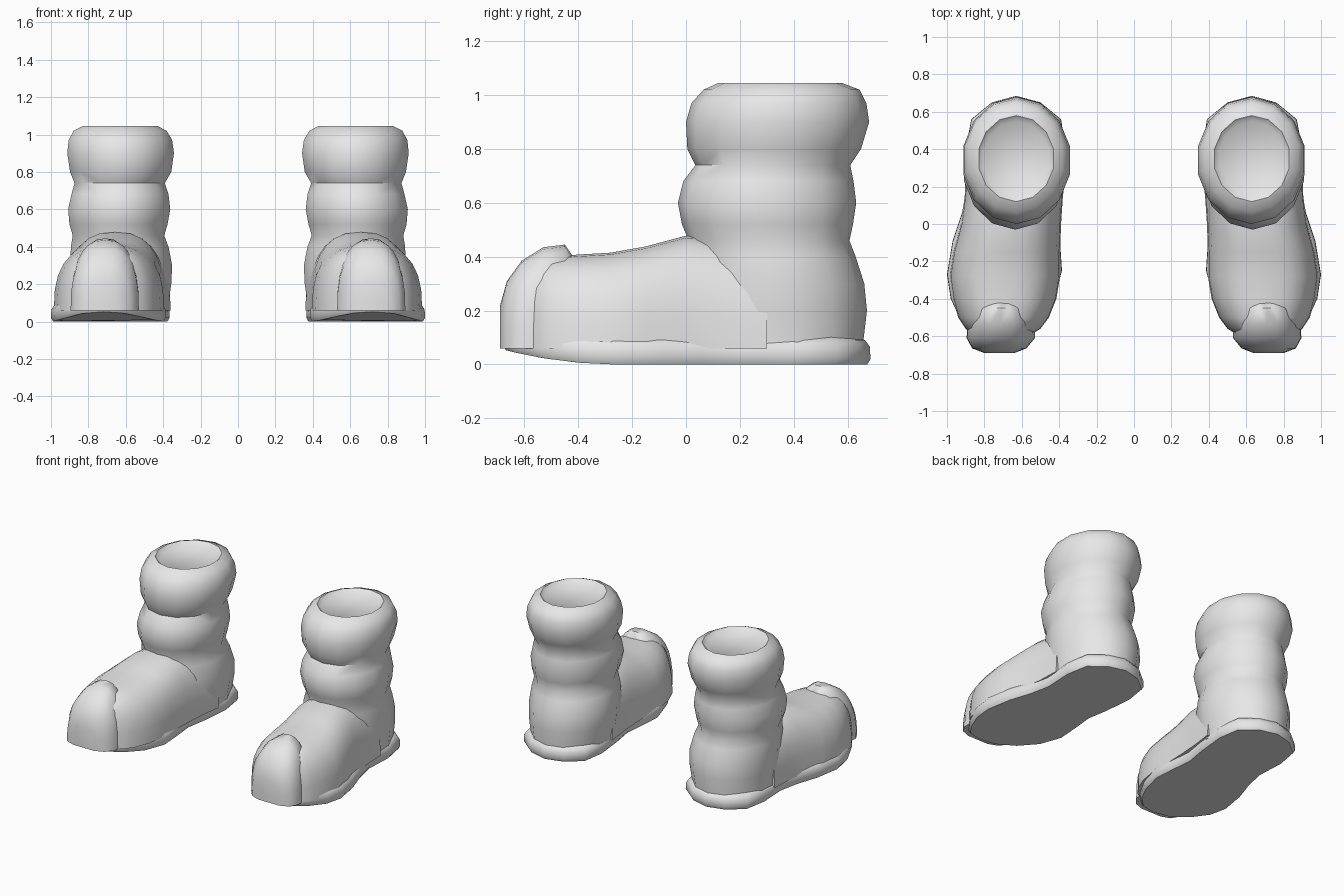
import bpy, bmesh, math
from mathutils import Vector

cube = bpy.data.objects.get("Cube")
if cube:
    bpy.data.objects.remove(cube, do_unlink=True)

grey = bpy.data.materials.new("plain_grey")
grey.use_nodes = True
grey.diffuse_color = (0.8, 0.8, 0.8, 1)
grey.node_tree.nodes["Principled BSDF"].inputs["Base Color"].default_value = (0.8, 0.8, 0.8, 1)


def loft(name, rings, side, sharp=50):
    """Skin a list of equal-length rings, cap both ends; side=-1 mirrors in x."""
    bm = bmesh.new()
    rows = [[bm.verts.new((side * x, y, z)) for x, y, z in ring] for ring in rings]
    for a, b in zip(rows, rows[1:]):
        n = len(a)
        for i in range(n):
            j = (i + 1) % n
            bm.faces.new((a[i], a[j], b[j], b[i]))
    bm.faces.new(rows[0])
    bm.faces.new(rows[-1])
    bmesh.ops.recalc_face_normals(bm, faces=bm.faces)
    mesh = bpy.data.meshes.new(name)
    bm.to_mesh(mesh)
    bm.free()
    mesh.materials.append(grey)
    mesh.shade_smooth()
    mesh.set_sharp_from_angle(angle=math.radians(sharp))
    obj = bpy.data.objects.new(name, mesh)
    bpy.context.collection.objects.link(obj)
    return obj


def oval(z, y0, y1, x0, x1, n=14):
    """Horizontal oval ring filling the given y and x ranges."""
    return [((x0 + x1) / 2 + (x1 - x0) / 2 * math.sin(math.tau * i / n),
             (y0 + y1) / 2 - (y1 - y0) / 2 * math.cos(math.tau * i / n), z)
            for i in range(n)]


def arch(y, x0, x1, top, base=0.06, n=14, power=2.6):
    """Upright rounded arch across the foot at one y station."""
    pts = []
    for i in range(n + 1):
        a = math.pi * i / n
        c, s = math.cos(a), math.sin(a)
        u = math.copysign(abs(c) ** (2 / power), c)
        v = abs(s) ** (2 / power)
        pts.append(((x0 + x1) / 2 + (x1 - x0) / 2 * u, y, base + (top - base) * v))
    return pts


# Shaft rings: z, front y, back y, inner x, outer x
SHAFT = [
    (0.05, 0.02, 0.66, 0.37, 0.89), (0.10, 0.02, 0.66, 0.365, 0.89),
    (0.20, 0.01, 0.672, 0.35, 0.90), (0.30, 0.01, 0.662, 0.345, 0.905),
    (0.40, 0.01, 0.63, 0.365, 0.90), (0.46, 0.01, 0.607, 0.388, 0.89),
    (0.52, -0.015, 0.62, 0.37, 0.908), (0.60, -0.03, 0.632, 0.355, 0.915),
    (0.68, -0.01, 0.622, 0.365, 0.897), (0.74, 0.035, 0.61, 0.385, 0.88),
    (0.80, 0.005, 0.65, 0.35, 0.905), (0.90, 0.0, 0.68, 0.335, 0.92),
    (0.97, 0.02, 0.67, 0.345, 0.913), (1.02, 0.065, 0.645, 0.375, 0.885),
    (1.045, 0.12, 0.58, 0.425, 0.835), (1.02, 0.15, 0.55, 0.45, 0.81),
]

# Foot stations: y, inner x, outer x, top z
FOOT = [
    (-0.62, 0.60, 0.82, 0.30), (-0.56, 0.50, 0.90, 0.38),
    (-0.50, 0.455, 0.94, 0.40), (-0.40, 0.415, 0.968, 0.408),
    (-0.28, 0.395, 0.985, 0.415), (-0.15, 0.395, 0.965, 0.438),
    (0.0, 0.39, 0.925, 0.478), (0.15, 0.38, 0.905, 0.47), (0.30, 0.36, 0.90, 0.43),
]

TOE_CAP = [
    (-0.69, 0.64, 0.80, 0.22), (-0.665, 0.575, 0.865, 0.31),
    (-0.61, 0.53, 0.895, 0.385), (-0.53, 0.53, 0.89, 0.435),
    (-0.45, 0.56, 0.86, 0.445), (-0.405, 0.61, 0.80, 0.38),
]

# Sole outline, counter-clockwise from the toe
SOLE = [
    (0.72, -0.68), (0.84, -0.64), (0.92, -0.53), (0.98, -0.40), (1.0, -0.27),
    (0.97, -0.09), (0.92, 0.06), (0.89, 0.20), (0.90, 0.40), (0.87, 0.56),
    (0.76, 0.65), (0.63, 0.685), (0.50, 0.65), (0.39, 0.56), (0.365, 0.40),
    (0.385, 0.20), (0.41, 0.05), (0.395, -0.10), (0.385, -0.25),
    (0.43, -0.41), (0.51, -0.55), (0.61, -0.65),
]


def sole_ring(z, inset):
    """Sole outline pulled in by inset, with the toe curling upward."""
    ring, n = [], len(SOLE)
    for i, (x, y) in enumerate(SOLE):
        t = Vector(SOLE[(i + 1) % n]) - Vector(SOLE[i - 1])
        t.normalize()
        lift = 0.05 * max(0, (-0.25 - y) / 0.42) ** 2
        ring.append((x - t.y * inset, y + t.x * inset, z + lift))
    return ring


for label, side in (("left", 1), ("right", -1)):
    # Padded shaft with a shallow dished opening
    loft(label + "_boot_shaft", [oval(*r) for r in SHAFT], side)
    # Foot upper and raised toe cap
    loft(label + "_boot_foot", [arch(*r) for r in FOOT], side)
    loft(label + "_boot_toe_cap", [arch(*r) for r in TOE_CAP], side, 60)
    # Sole with a rounded rim
    loft(label + "_boot_sole",
         [sole_ring(z, d) for z, d in ((0, 0.012), (0.02, 0), (0.065, 0.002), (0.09, 0.02), (0.105, 0.05))],
         side)
